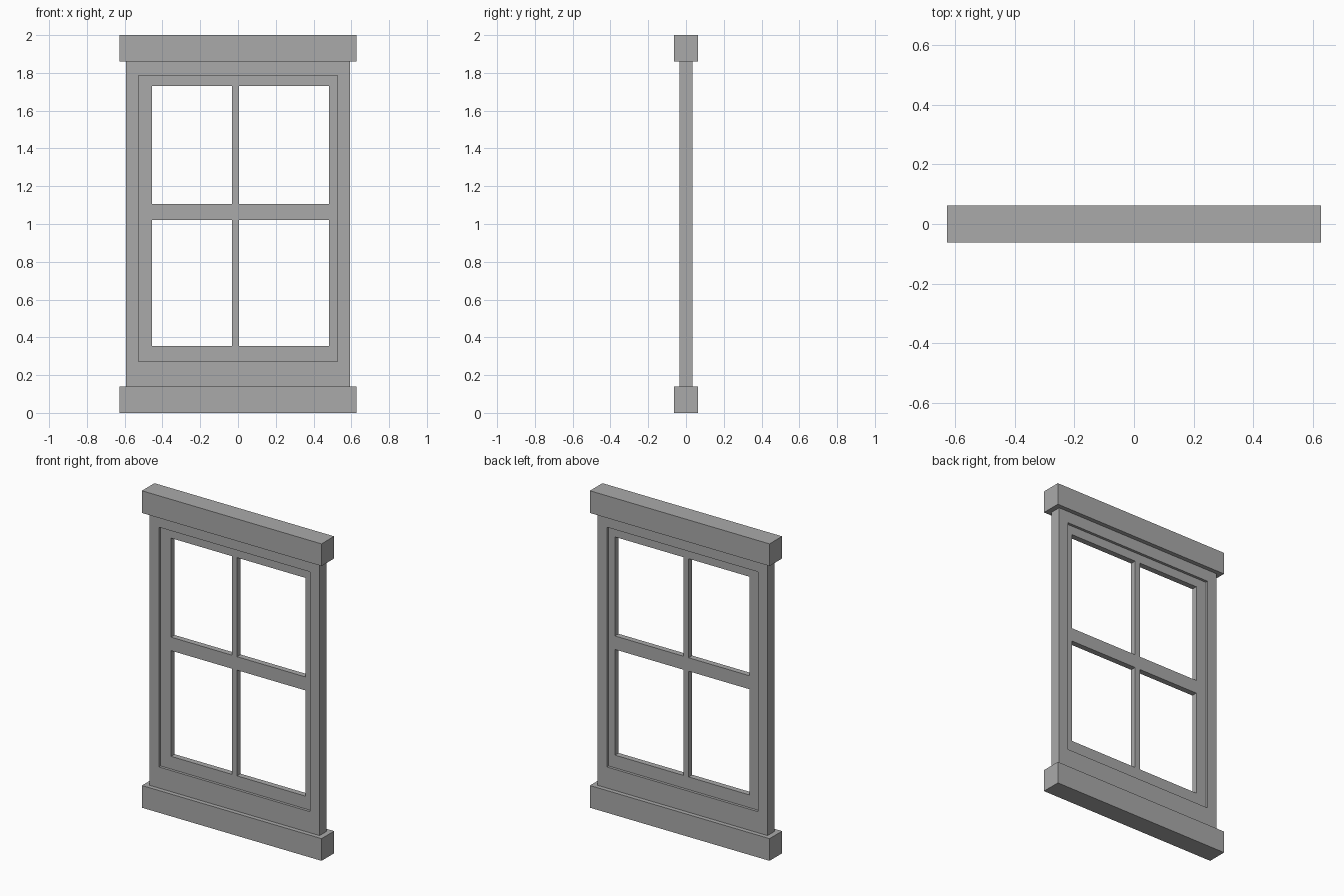
import bpy
import bmesh

cube = bpy.data.objects.get("Cube")
if cube:
    bpy.data.objects.remove(cube, do_unlink=True)

# Single painted finish
GREY = (0.4, 0.4, 0.4, 1)
paint = bpy.data.materials.new("grey_paint")
paint.use_nodes = True
paint.diffuse_color = GREY
paint.node_tree.nodes["Principled BSDF"].inputs["Base Color"].default_value = GREY


def panel(name, xs, zs, half_depth, holes=()):
    """Flat lattice cut at xs and zs, with cells left open, given thickness along y."""
    bm = bmesh.new()
    grid = [[bm.verts.new((x, -half_depth, z)) for z in zs] for x in xs]
    for i in range(len(xs) - 1):
        for j in range(len(zs) - 1):
            if (i, j) not in holes:
                bm.faces.new((grid[i][j], grid[i + 1][j],
                              grid[i + 1][j + 1], grid[i][j + 1]))
    ext = bmesh.ops.extrude_face_region(bm, geom=bm.faces[:], use_keep_orig=True)
    verts = [g for g in ext["geom"] if isinstance(g, bmesh.types.BMVert)]
    bmesh.ops.translate(bm, verts=verts, vec=(0, 2 * half_depth, 0))
    bmesh.ops.recalc_face_normals(bm, faces=bm.faces[:])
    mesh = bpy.data.meshes.new(name)
    bm.to_mesh(mesh)
    bm.free()
    mesh.materials.append(paint)
    obj = bpy.data.objects.new(name, mesh)
    bpy.context.collection.objects.link(obj)
    return obj


SILL_TOP, HEAD_BOTTOM = 0.14, 1.86
OPEN_X, OPEN_LOW, OPEN_HIGH = 0.527, 0.273, 1.786

# Projecting boards below and above
panel("sill", (-0.627, 0.627), (0, SILL_TOP), 0.0625)
panel("head_board", (-0.627, 0.627), (HEAD_BOTTOM, 2), 0.0625)

# Outer casing around one large opening
panel("casing", (-0.594, -OPEN_X, OPEN_X, 0.594),
      (SILL_TOP, OPEN_LOW, OPEN_HIGH, HEAD_BOTTOM), 0.035, {(1, 1)})

# Recessed sash with four open panes, its left stile narrower than the right
panes = {(i, j) for i in (1, 3) for j in (1, 3)}
panel("sash", (-OPEN_X, -0.455, -0.031, 0.006, 0.483, OPEN_X),
      (OPEN_LOW, 0.353, 1.02, 1.105, 1.73, OPEN_HIGH), 0.018, panes)
